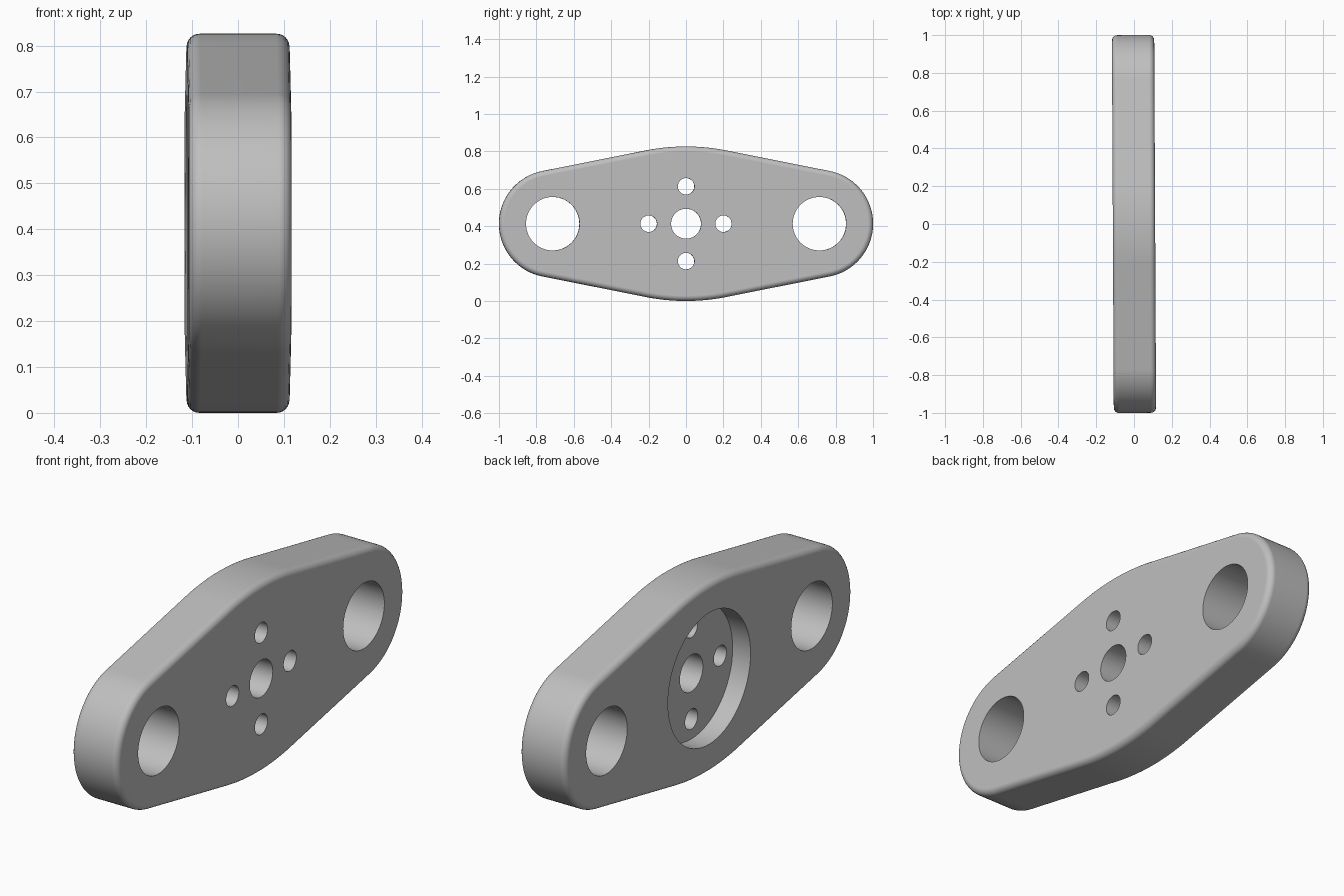
import bpy, bmesh, math
from math import sin, cos, pi

if "Cube" in bpy.data.objects:
    bpy.data.objects.remove(bpy.data.objects["Cube"])

T = 0.224           # plate thickness
ZC = 0.413          # centre height
END_Y, END_R = 0.713, 0.287
MID_R = 1.1         # broad arc in the middle of the long edges
TILT = 0.005

grey = bpy.data.materials.new("plain grey")
grey.diffuse_color = (0.52, 0.52, 0.52, 1)
grey.use_nodes = True
grey.node_tree.nodes["Principled BSDF"].inputs["Base Color"].default_value = grey.diffuse_color


def arc(cy, cz, r, a0, a1, n):
    return [(cy + r * cos(a0 + (a1 - a0) * i / n), cz + r * sin(a0 + (a1 - a0) * i / n))
            for i in range(n + 1)]


def prism(name, pts, x0, x1):
    """Extrude a y/z outline from x0 to x1."""
    bm = bmesh.new()
    face = bm.faces.new([bm.verts.new((x0, y, z)) for y, z in pts])
    top = bmesh.ops.extrude_face_region(bm, geom=[face])["geom"]
    bmesh.ops.translate(bm, vec=(x1 - x0, 0, 0),
                        verts=[v for v in top if isinstance(v, bmesh.types.BMVert)])
    bmesh.ops.recalc_face_normals(bm, faces=bm.faces)
    mesh = bpy.data.meshes.new(name)
    bm.to_mesh(mesh)
    bm.free()
    mesh.materials.append(grey)
    ob = bpy.data.objects.new(name, mesh)
    bpy.context.collection.objects.link(ob)
    return ob


# Outline: round ends joined by straight tangents to the broad middle arcs
slope = math.asin((MID_R - END_R - (MID_R - ZC)) / END_Y)
for _ in range(30):   # tangent angle between the end circle and the middle arc
    slope = math.asin((MID_R - END_R - (MID_R - ZC) * cos(slope)) / END_Y) * 0.5 + slope * 0.5
dz = ZC - MID_R       # middle arc centre, relative to plate centre
d = math.hypot(END_Y, dz)
slope = pi / 2 - (math.atan2(-dz, END_Y) + math.acos((MID_R - END_R) / d))
normal = pi / 2 - slope
outline = arc(END_Y, 0, END_R, -normal, normal, 48)
outline += arc(0, dz, MID_R, normal, pi - normal, 24)
outline += arc(-END_Y, 0, END_R, pi - normal, pi + normal, 48)
outline += arc(0, -dz, MID_R, pi + normal, 2 * pi - normal, 24)
plate = prism("plate", outline, -T / 2, T / 2)

# Rounded rim on both faces
bm = bmesh.new()
bm.from_mesh(plate.data)
rim = [e for e in bm.edges if abs(e.verts[0].co.x - e.verts[1].co.x) < 1e-5]
bmesh.ops.bevel(bm, geom=rim, offset=0.028, segments=6, profile=0.5, affect='EDGES')
bm.to_mesh(plate.data)
bm.free()

# Through holes and the round recess on the left face: y, z, radius, x start, x end
cuts = [(0, 0, 0.287, -0.3, -T / 2 + 0.086), (0, 0, 0.08, -0.31, 0.3)]
for s in (-1, 1):
    cuts += [(s * END_Y, 0, 0.143, -0.3, 0.3),
             (s * 0.2, 0, 0.044, -0.32, 0.3),
             (0, s * 0.2, 0.044, -0.32, 0.3)]

bpy.context.view_layer.objects.active = plate
plate.select_set(True)
for y, z, r, x0, x1 in cuts:
    cutter = prism("hole_cutter", arc(y, z, r, 0, 2 * pi, 64)[:-1], x0, x1)
    cutter.hide_render = True
    mod = plate.modifiers.new("hole", 'BOOLEAN')
    mod.operation, mod.solver, mod.object = 'DIFFERENCE', 'EXACT', cutter
    bpy.ops.object.modifier_apply(modifier=mod.name)
    bpy.data.objects.remove(cutter, do_unlink=True)

# Smooth walls and rim, crisp hole edges, flat faces
bpy.ops.object.shade_smooth_by_angle(angle=math.radians(30))
weighted = plate.modifiers.new("flat_faces", 'WEIGHTED_NORMAL')
weighted.keep_sharp = True
plate.location.z = ZC
plate.rotation_euler.z = TILT
